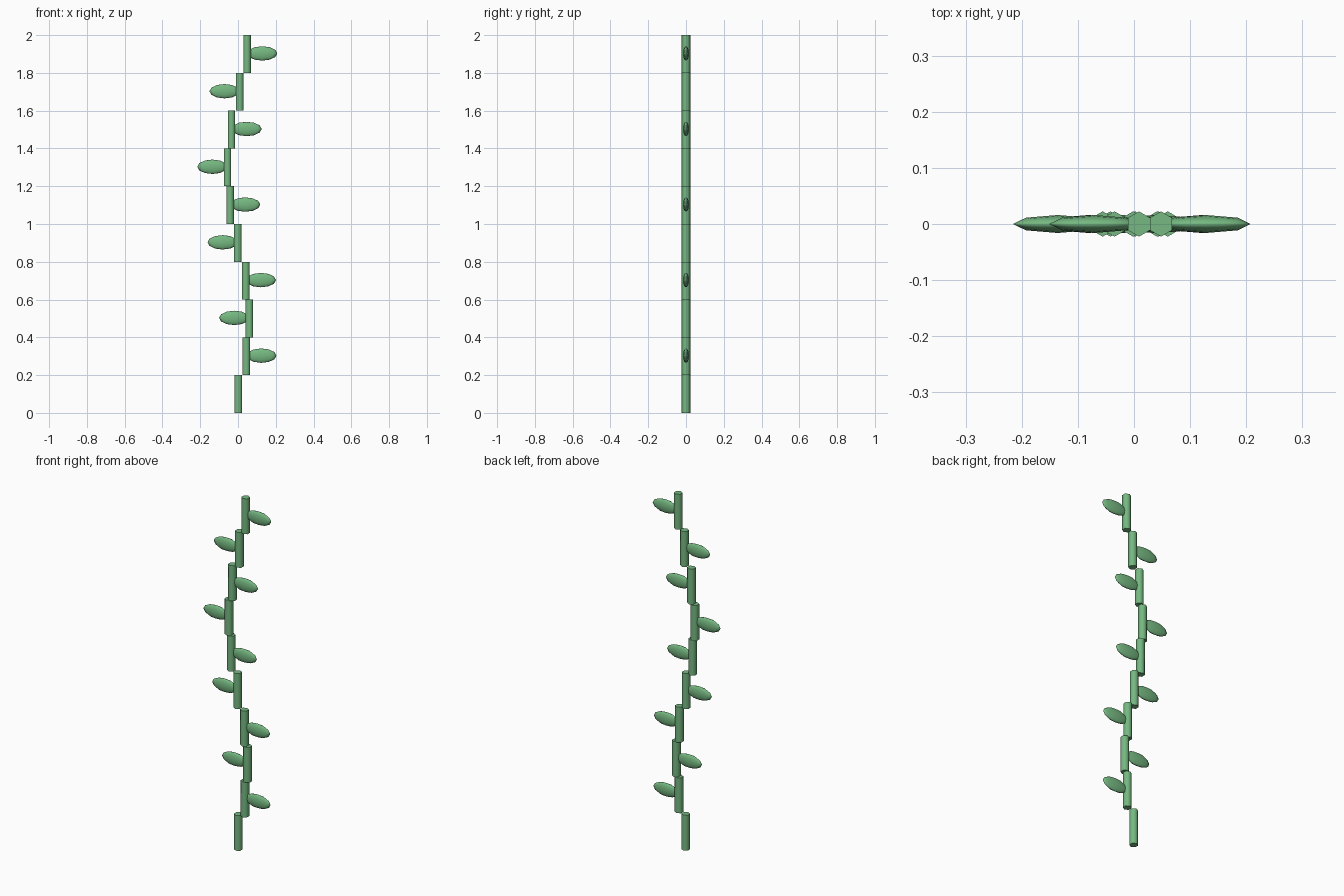
import bpy, math

if "Cube" in bpy.data.objects:
    bpy.data.objects.remove(bpy.data.objects["Cube"])

mat = bpy.data.materials.new("leaf_green")
mat.diffuse_color = (0.18, 0.48, 0.22, 1)
mat.use_nodes = True
mat.node_tree.nodes["Principled BSDF"].inputs["Base Color"].default_value = mat.diffuse_color


def finish(name):
    ob = bpy.context.object
    ob.name = name
    ob.data.materials.append(mat)
    bpy.ops.object.shade_smooth_by_angle(angle=math.radians(62))
    return ob


for i in range(10):
    x = 0.002 + 0.058 * math.sin(0.8 * i)
    z = 0.1 + 0.2 * i
    # six-sided stem segment, swaying along x
    bpy.ops.mesh.primitive_cylinder_add(vertices=6, radius=0.0225, depth=0.2,
                                        location=(x, 0, z))
    finish(f"stem_segment_{i}")
    # flattened leaf, alternating right and left
    if i > 0:
        side = 1 if i % 2 else -1
        bpy.ops.mesh.primitive_uv_sphere_add(segments=8, ring_count=6, radius=1,
                                             location=(x + side * 0.08, 0, z + 0.003))
        bpy.context.object.scale = (0.08, 0.016, 0.038)
        finish(f"leaf_{i}")
